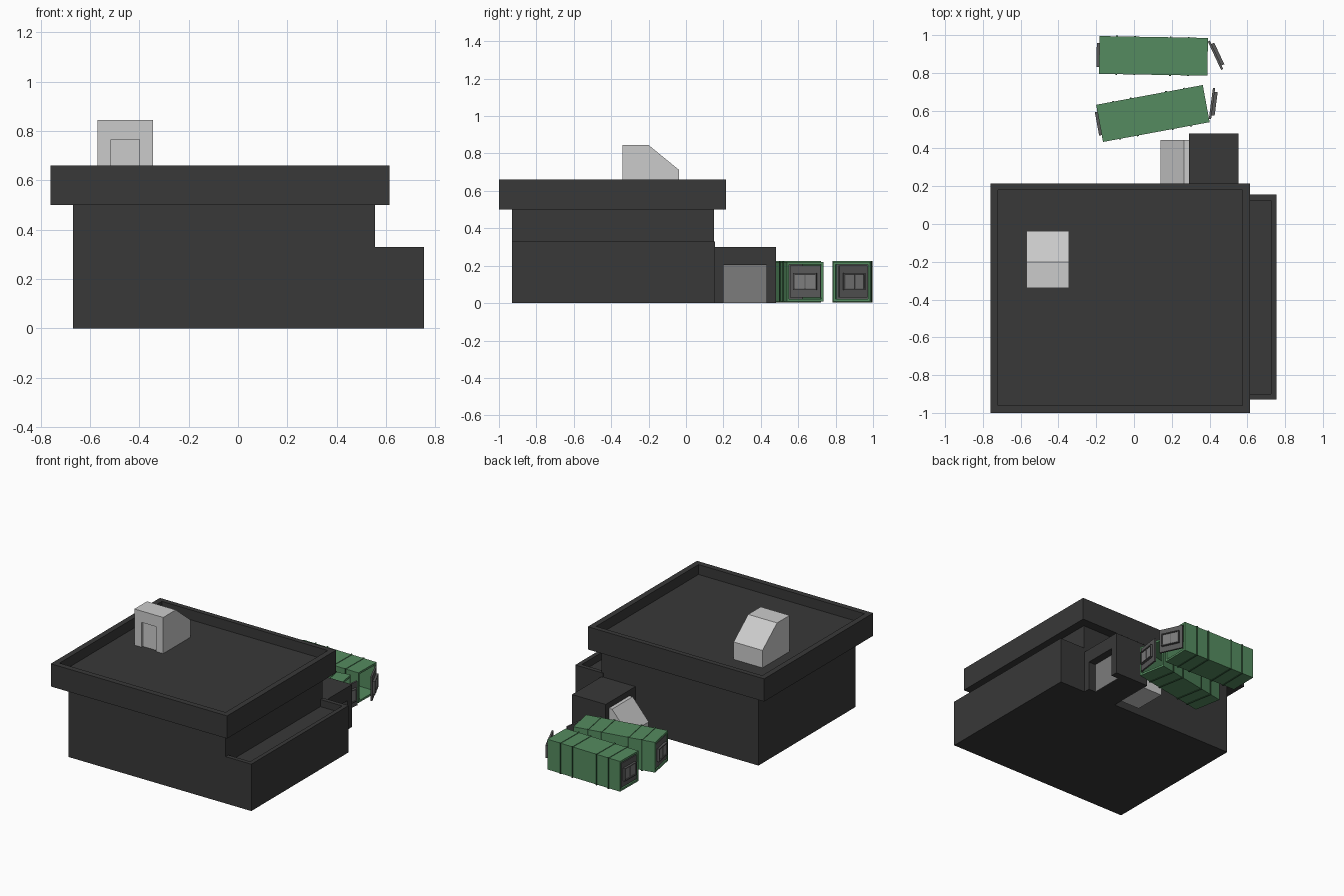
import bpy, bmesh
from math import radians
from mathutils import Matrix, Vector

if "Cube" in bpy.data.objects:
    bpy.data.objects.remove(bpy.data.objects["Cube"])


def material(name, rgb):
    m = bpy.data.materials.new(name)
    m.diffuse_color = (*rgb, 1)
    m.use_nodes = True
    m.node_tree.nodes["Principled BSDF"].inputs["Base Color"].default_value = m.diffuse_color
    return m


DARK = material("dark_wall", (0.04, 0.04, 0.04))
GREEN = material("green_paint", (0.09, 0.26, 0.115))
IRON = material("door_iron", (0.10, 0.10, 0.10))
GLASS = material("window_grey", (0.2, 0.2, 0.2))
BLACK = material("dark_green", (0.03, 0.09, 0.04))
I = Matrix.Identity(4)


def finish(name, bm, mat, mtx):
    bmesh.ops.recalc_face_normals(bm, faces=bm.faces)
    bm.transform(mtx)
    me = bpy.data.meshes.new(name)
    bm.to_mesh(me)
    bm.free()
    if mat:
        me.materials.append(mat)
    ob = bpy.data.objects.new(name, me)
    bpy.context.collection.objects.link(ob)
    return ob


def box(name, x, y, z, mat=None, mtx=I):
    """Box from (min, max) ranges."""
    bm = bmesh.new()
    bmesh.ops.create_cube(bm, size=1)
    for v in bm.verts:
        v.co = Vector((r[0] if c < 0 else r[1]) for c, r in zip(v.co, (x, y, z)))
    return finish(name, bm, mat, mtx)


def cut(ob, x, y, z, mtx=I):
    """Carve a box-shaped pocket out of an object."""
    c = box("cutter", x, y, z, None, mtx)
    c.hide_render = True
    mod = ob.modifiers.new("pocket", 'BOOLEAN')
    mod.operation, mod.solver, mod.object = 'DIFFERENCE', 'EXACT', c
    bpy.context.view_layer.objects.active = ob
    bpy.ops.object.modifier_apply(modifier=mod.name)
    bpy.data.objects.remove(c)


def hut(name, profile, w0, w1, mtx=I):
    """Side profile in (y, z), extruded along x."""
    bm = bmesh.new()
    f = bm.faces.new([bm.verts.new((w0, y, z)) for y, z in profile])
    ext = bmesh.ops.extrude_face_region(bm, geom=[f])["geom"]
    bmesh.ops.translate(bm, vec=(w1 - w0, 0, 0),
                        verts=[g for g in ext if isinstance(g, bmesh.types.BMVert)])
    return finish(name, bm, None, mtx)


# Main building and overhanging roof slab with parapet
box("main_body", (-0.67, 0.555), (-0.93, 0.15), (0, 0.52), DARK)
roof = box("roof_slab", (-0.76, 0.615), (-1.0, 0.215), (0.5, 0.66), DARK)
cut(roof, (-0.72, 0.575), (-0.96, 0.18), (0.59, 0.8))

# Lower side annex with its own parapet
annex = box("side_annex", (0.54, 0.755), (-0.93, 0.155), (0, 0.33), DARK)
cut(annex, (0.5, 0.725), (-0.9, 0.125), (0.28, 0.5))

# Rear porch with side doorway
porch = box("rear_porch", (0.29, 0.553), (0.14, 0.48), (0, 0.30), DARK)
cut(porch, (0.495, 0.7), (0.2, 0.43), (-0.1, 0.205))
box("porch_door", (0.485, 0.498), (0.2, 0.43), (0.0, 0.205), GLASS)

# Roof stair hut with recessed front door
stair = hut("roof_stair_hut",
            [(-0.34, 0.585), (-0.34, 0.845), (-0.20, 0.845), (-0.038, 0.713), (-0.038, 0.585)],
            -0.57, -0.345)
cut(stair, (-0.515, -0.40), (-0.5, -0.325), (0.5, 0.765))

# Ground stair hut, profile turned to run along x behind the porch
hut("ground_stair_hut",
    [(-0.32, 0), (-0.32, 0.26), (-0.265, 0.26), (-0.14, 0.116), (-0.14, 0)],
    0.215, 0.445, Matrix.Rotation(radians(90), 4, 'Z'))


def door(name, mtx):
    """Hatch plate facing +x with a window box of two panes."""
    box(name + "_plate", (-0.012, 0), (-0.083, 0.083), (0.03, 0.2), IRON, mtx)
    frame = box(name + "_frame", (-0.002, 0.016), (-0.063, 0.063), (0.07, 0.16), IRON, mtx)
    cut(frame, (0.008, 0.05), (-0.056, 0.056), (0.077, 0.153), mtx)
    for s in (-1, 1):
        a, b = sorted((s * 0.002, s * 0.054))
        box(name + "_pane", (0.006, 0.011), (a, b), (0.079, 0.151), GLASS, mtx)


def container(name, cx, cy, angle, hinge, swing):
    m = Matrix.Translation((cx, cy, 0)) @ Matrix.Rotation(radians(angle), 4, 'Z')
    # Shell, hollow at the open end and shallow at the closed end
    shell = box(name + "_shell", (-0.287, 0.287), (-0.1, 0.1), (0.008, 0.221), GREEN, m)
    cut(shell, (-0.26, 0.4), (-0.087, 0.087), (0.022, 0.207), m)
    cut(shell, (-0.4, -0.272), (-0.087, 0.087), (0.022, 0.207), m)
    box(name + "_lining", (-0.262, -0.254), (-0.086, 0.086), (0.023, 0.206), IRON, m)
    # Hoop ribs on four sides
    for x in (-0.195, -0.1, 0.09, 0.185):
        for s in (-1, 1):
            a, b = sorted((s * 0.098, s * 0.104))
            box(name + "_side_rib", (x - 0.005, x + 0.005), (a, b), (0.004, 0.225), BLACK, m)
        for z in (0.004, 0.219):
            box(name + "_rib", (x - 0.005, x + 0.005), (-0.1, 0.1), (z, z + 0.006),
                GREEN if z > 0.1 else BLACK, m)
    # Closed door at -x, swung door at +x
    door(name + "_closed_door", m @ Matrix.Rotation(radians(180), 4, 'Z')
         @ Matrix.Translation((0.285, 0, 0)))
    door(name + "_open_door", m @ Matrix.Translation((0.29, hinge * 0.083, 0))
         @ Matrix.Rotation(radians(swing), 4, 'Z')
         @ Matrix.Translation((0.008, -hinge * 0.083, 0)))


container("far_container", 0.103, 0.89, -1, 1, 26)
container("near_container", 0.100, 0.585, 10.5, -1, -18)
